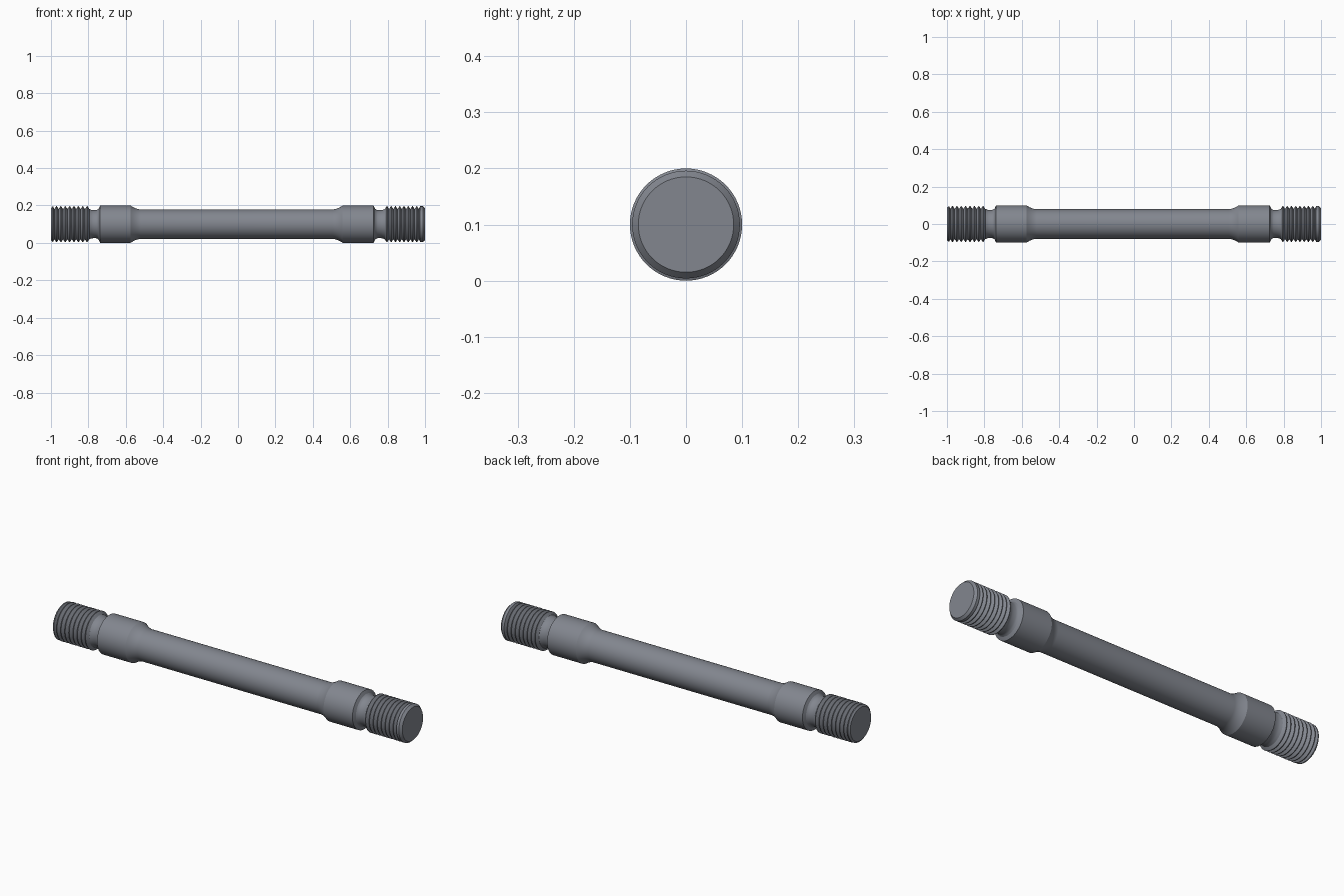
import bpy, bmesh, math

if "Cube" in bpy.data.objects:
    bpy.data.objects.remove(bpy.data.objects["Cube"])

SEG = 64
AXIS_Z = 0.10
CREST, ROOT, NECK, SHAFT, COLLAR = 0.096, 0.081, 0.075, 0.079, 0.10

steel = bpy.data.materials.new("dark_steel")
steel.diffuse_color = (0.225, 0.24, 0.275, 1)
steel.use_nodes = True
steel.node_tree.nodes["Principled BSDF"].inputs["Base Color"].default_value = steel.diffuse_color


def lathe(name, profile, cap=False):
    """Revolve (x, radius) points around the rod axis."""
    bm = bmesh.new()
    rings = []
    for x, r in sorted(profile, key=lambda p: p[0]):
        rings.append([bm.verts.new((x, r * math.cos(a), AXIS_Z + r * math.sin(a)))
                      for a in (2 * math.pi * i / SEG for i in range(SEG))])
    for a, b in zip(rings, rings[1:]):
        for i in range(SEG):
            j = (i + 1) % SEG
            bm.faces.new((a[j], a[i], b[i], b[j]))
    if cap:
        # close the outer end of the rod
        if rings[0][0].co.x < 0:
            bm.faces.new(rings[0][::-1])
        else:
            bm.faces.new(rings[-1])
    bm.normal_update()
    # outward check on one side face
    f = max((f for f in bm.faces if len(f.verts) == 4), key=lambda f: abs(f.normal.y))
    if f.normal.y * f.calc_center_median().y < 0:
        bmesh.ops.reverse_faces(bm, faces=[f for f in bm.faces if len(f.verts) == 4])
    mesh = bpy.data.meshes.new(name)
    bm.to_mesh(mesh)
    bm.free()
    mesh.materials.append(steel)
    ob = bpy.data.objects.new(name, mesh)
    bpy.context.collection.objects.link(ob)
    bpy.ops.object.select_all(action='DESELECT')
    ob.select_set(True)
    bpy.context.view_layer.objects.active = ob
    bpy.ops.object.shade_smooth_by_angle(angle=math.radians(25))


def half(collar_out, collar_in, thread_in):
    """Profile of one end, from thread relief to shaft (positive x)."""
    pts = [(thread_in, ROOT), (thread_in - 0.012, NECK + 0.001),
           (thread_in - 0.02, NECK), (collar_out + 0.022, NECK),
           (collar_out + 0.014, NECK + 0.003), (collar_out + 0.008, NECK + 0.008),
           (collar_out, COLLAR), (collar_in, COLLAR)]
    # concave fillet down to the shaft
    for i in range(1, 9):
        t = i / 8
        pts.append((collar_in - 0.055 * t,
                    SHAFT + (COLLAR - SHAFT) * (1 - t) ** 1.8))
    return pts


def thread(start, end, turns):
    """V-shaped thread ridges with narrow flat crests (positive x)."""
    pitch = (end - start) / turns
    pts = [(start, ROOT)]
    for k in range(turns):
        x = start + k * pitch
        pts += [(x + 0.43 * pitch, CREST), (x + 0.57 * pitch, CREST),
                (x + pitch, ROOT)]
    return pts


def mirrored(pts):
    return [(-x, r) for x, r in pts]


# shaft with both collars and thread reliefs
lathe("shank", mirrored(half(0.737, 0.575, 0.795)) + half(0.725, 0.56, 0.785))

# threaded ends with chamfered tips
left_tip = [(0.988, 0.094), (0.993, 0.094), (1, 0.085)]
right_tip = [(0.974, CREST), (0.988, CREST), (1, 0.085)]
lathe("left_threaded_end", mirrored(thread(0.795, 0.982, 8) + left_tip), True)
lathe("right_threaded_end", thread(0.785, 0.967, 8) + right_tip, True)
